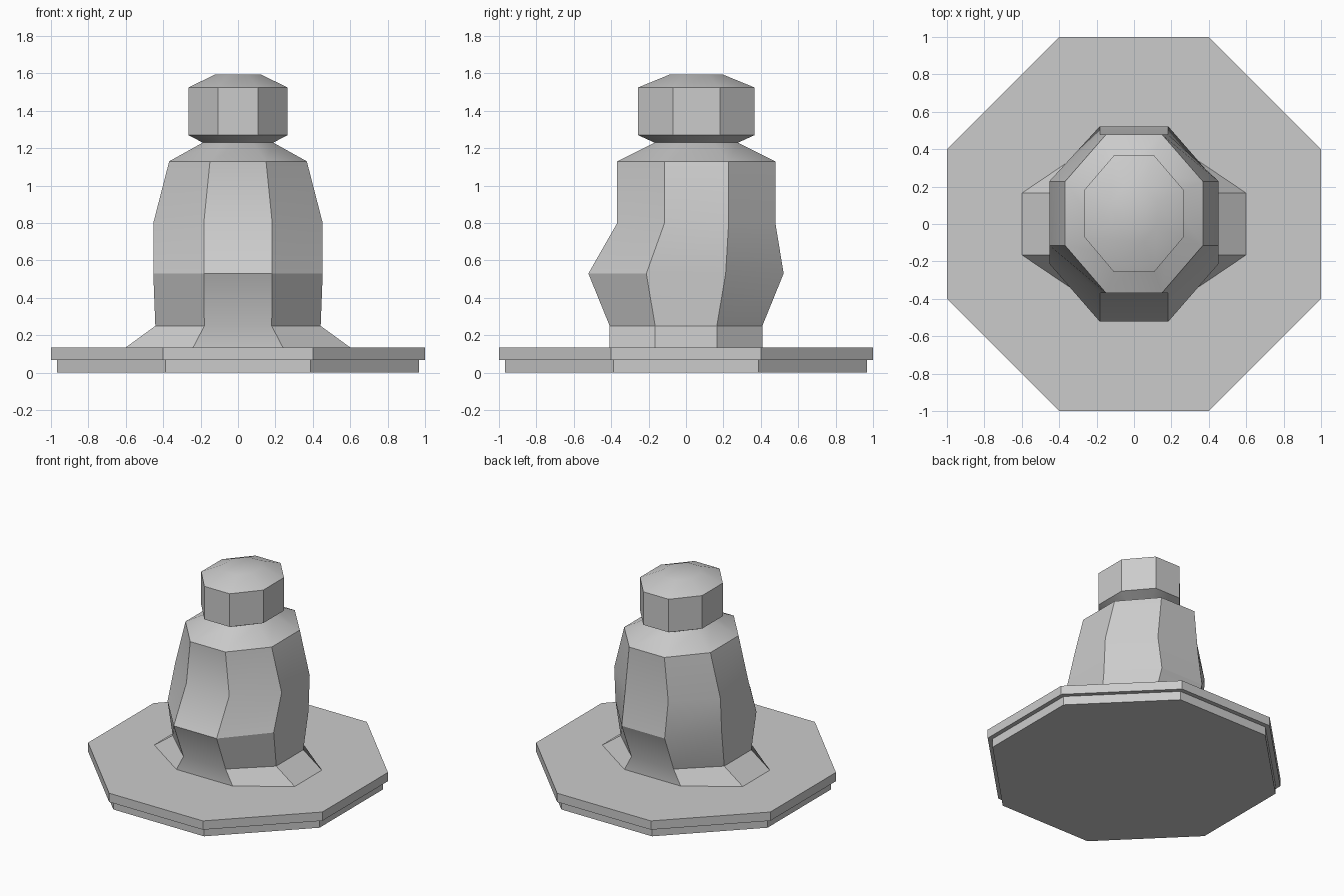
import bpy, bmesh, math

if "Cube" in bpy.data.objects:
    bpy.data.objects.remove(bpy.data.objects["Cube"])


def ring(bm, z, hx, ax, y0, y1, s0, s1):
    """Octagon: half width, half front flat, y range, y range of side flats."""
    pts = [(ax, y0), (hx, s0), (hx, s1), (ax, y1),
           (-ax, y1), (-hx, s1), (-hx, s0), (-ax, y0)]
    return [bm.verts.new((x, y, z)) for x, y in pts]


def loft(name, rows, cap_bottom=True, cap_top=True):
    bm = bmesh.new()
    rings = [ring(bm, *r) for r in rows]
    for a, b in zip(rings, rings[1:]):
        for i in range(8):
            j = (i + 1) % 8
            bm.faces.new((a[i], a[j], b[j], b[i]))
    if cap_bottom:
        bm.faces.new(rings[0][::-1])
    if cap_top:
        bm.faces.new(rings[-1])
    mesh = bpy.data.meshes.new(name)
    bm.to_mesh(mesh)
    bm.free()
    ob = bpy.data.objects.new(name, mesh)
    bpy.context.collection.objects.link(ob)
    bpy.ops.object.select_all(action='DESELECT')
    ob.select_set(True)
    bpy.context.view_layer.objects.active = ob
    bpy.ops.object.shade_smooth_by_angle(angle=math.radians(30))
    return ob


def plate_row(z, r, a):
    return (z, r, a, -r, r, -a, a)


# Stepped octagonal base plate
loft("base_plate", [plate_row(0, 0.967, 0.387), plate_row(0.067, 0.967, 0.387),
                    plate_row(0.067, 1.0, 0.4), plate_row(0.135, 1.0, 0.4)])

# Body with flared feet, belly and sloping shoulders
loft("body", [
    (0.135, 0.60, 0.24, -0.408, 0.408, -0.165, 0.165),
    (0.25, 0.442, 0.18, -0.408, 0.408, -0.165, 0.165),
    (0.53, 0.453, 0.183, -0.522, 0.522, -0.212, 0.212),
    (0.80, 0.453, 0.183, -0.368, 0.478, -0.115, 0.228),
    (1.13, 0.368, 0.15, -0.368, 0.478, -0.115, 0.228),
    (1.23, 0.188, 0.078, -0.168, 0.278, -0.035, 0.147),
], cap_bottom=False, cap_top=False)

# Head with chamfered underside and low dome
loft("head", [
    (1.23, 0.188, 0.078, -0.168, 0.278, -0.035, 0.147),
    (1.27, 0.265, 0.108, -0.256, 0.366, -0.07, 0.182),
    (1.525, 0.265, 0.108, -0.256, 0.366, -0.07, 0.182),
    (1.593, 0.125, 0.052, -0.09, 0.2, -0.005, 0.115),
], cap_bottom=False)
